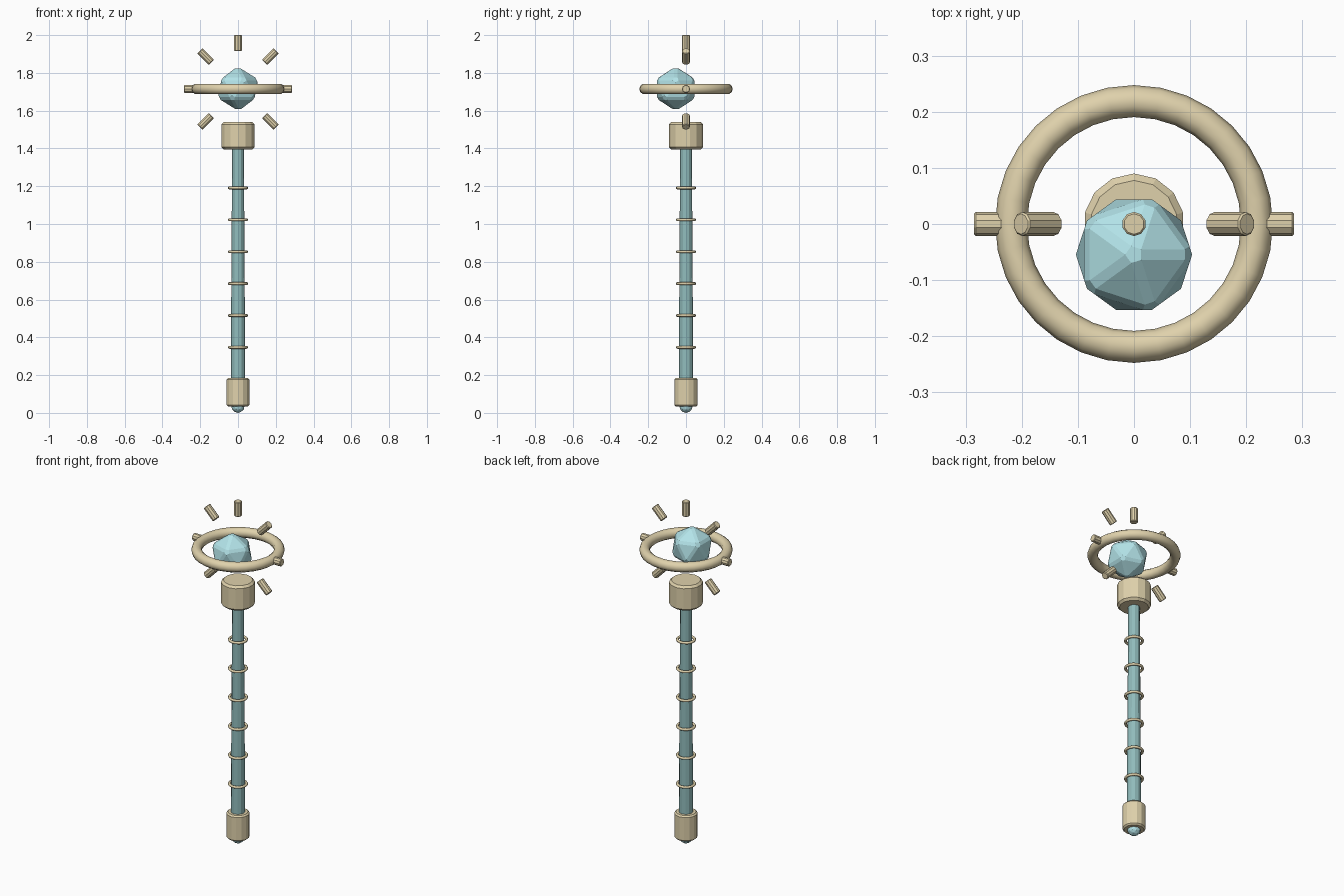
import bpy
from math import radians, sin, cos

if "Cube" in bpy.data.objects:
    bpy.data.objects.remove(bpy.data.objects["Cube"])


def material(name, rgb):
    m = bpy.data.materials.new(name)
    m.diffuse_color = (*rgb, 1)
    m.use_nodes = True
    m.node_tree.nodes["Principled BSDF"].inputs["Base Color"].default_value = m.diffuse_color
    return m


GOLD = material("pale_gold", (0.74, 0.64, 0.41))
TEAL = material("dark_teal", (0.28, 0.50, 0.50))
CYAN = material("crystal_cyan", (0.45, 0.77, 0.81))


def finish(name, mat, bevel=0, angle=60):
    o = bpy.context.object
    o.name = name
    o.data.materials.append(mat)
    if bevel:
        b = o.modifiers.new("bevel", 'BEVEL')
        b.width = bevel
        b.segments = 1
        b.limit_method = 'ANGLE'
        b.angle_limit = radians(angle)
    return o


def cylinder(name, mat, r1, r2, length, loc, sides, bevel=0, rot=(0, 0, 0)):
    bpy.ops.mesh.primitive_cone_add(vertices=sides, radius1=r1, radius2=r2, depth=length,
                                    location=loc, rotation=rot)
    return finish(name, mat, bevel)


def ring(name, major, minor, z, seg, minor_seg):
    bpy.ops.mesh.primitive_torus_add(major_radius=major, minor_radius=minor,
                                     major_segments=seg, minor_segments=minor_seg,
                                     location=(0, 0, z))
    bpy.ops.object.shade_smooth_by_angle(angle=radians(50))
    return finish(name, GOLD)


HEAD_Z = 1.715

# Tapered shaft with end fittings
cylinder("shaft", TEAL, 0.039, 0.031, 1.38, (0, 0, 0.74), 12)
cylinder("base_cap", GOLD, 0.062, 0.062, 0.151, (0, 0, 0.1095), 14, 0.008)
cylinder("top_collar", GOLD, 0.09, 0.09, 0.145, (0, 0, 1.4675), 14, 0.012)

# Rounded tip under the base cap
bpy.ops.mesh.primitive_ico_sphere_add(subdivisions=2, radius=0.036, location=(0, 0, 0.036))
finish("bottom_tip", CYAN)

# Grip rings along the shaft
for i in range(6):
    ring(f"grip_ring_{i + 1}", 0.046, 0.0075, 0.347 + i * 0.1688, 16, 8)

# Halo ring around the crystal
ring("halo_ring", 0.219, 0.0285, HEAD_Z, 32, 10)

# Faceted crystal with chamfered edges, set slightly forward
bpy.ops.mesh.primitive_ico_sphere_add(subdivisions=1, radius=0.12, location=(0, -0.0545, HEAD_Z + 0.001))
finish("crystal", CYAN, 0.01, 20)

# Seven rays in the front plane, none pointing down
for deg in (-135, -90, -45, 0, 45, 90, 135):
    a = radians(deg)
    cylinder(f"ray_{deg}", GOLD, 0.0214, 0.0214, 0.085,
             (0.2425 * sin(a), 0, HEAD_Z + 0.2425 * cos(a)), 10, 0.003, (0, a, 0))
